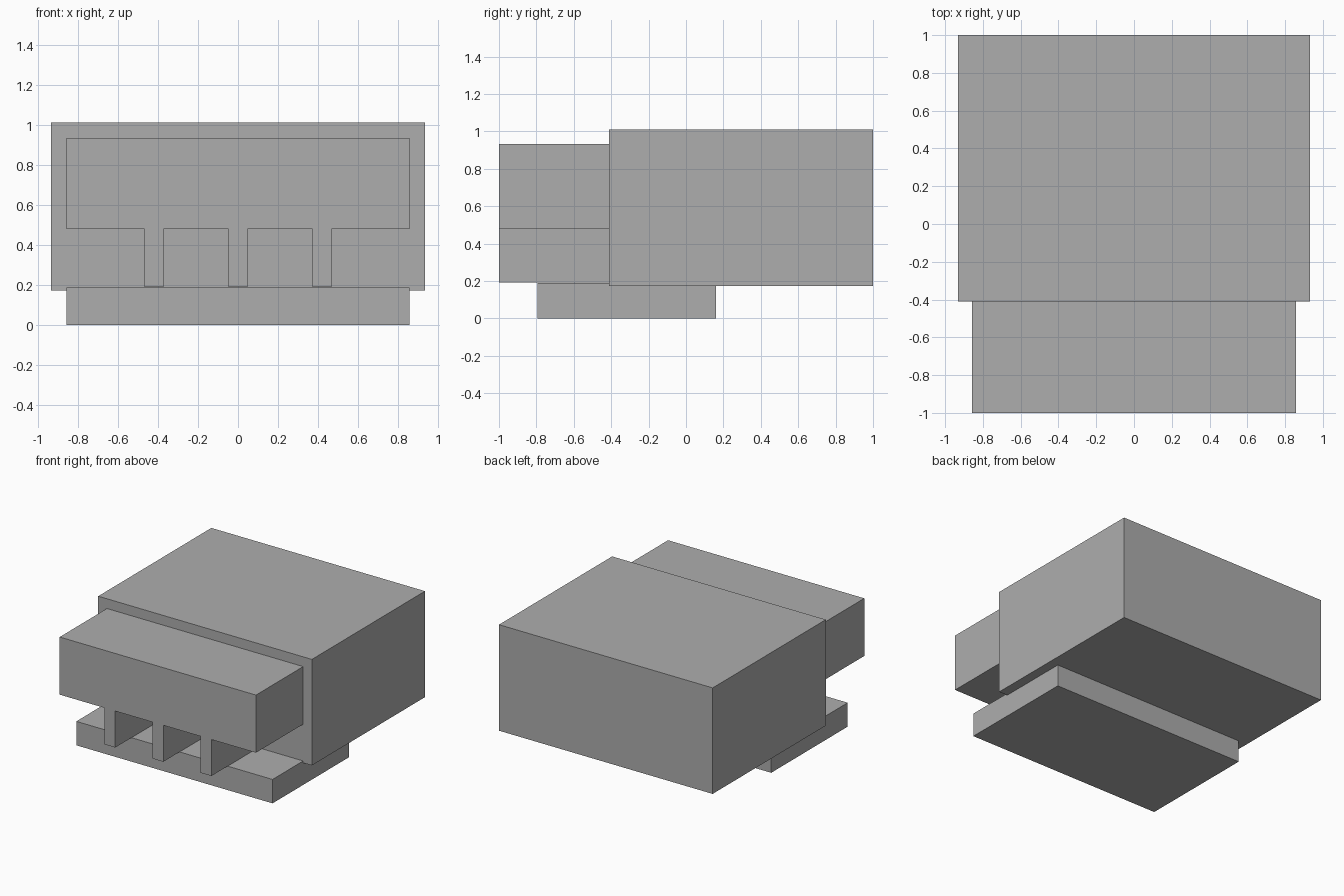
import bpy

if "Cube" in bpy.data.objects:
    bpy.data.objects.remove(bpy.data.objects["Cube"])

grey = bpy.data.materials.new("plain grey")
grey.diffuse_color = (0.42, 0.42, 0.42, 1.0)
grey.use_nodes = True
grey.node_tree.nodes["Principled BSDF"].inputs["Base Color"].default_value = grey.diffuse_color


def box(name, x, y, z):
    """Axis-aligned box from (min, max) ranges."""
    ranges = (x, y, z)
    bpy.ops.mesh.primitive_cube_add(size=1, location=[(a + b) / 2 for a, b in ranges])
    ob = bpy.context.object
    ob.name = name
    ob.scale = [b - a for a, b in ranges]
    bpy.ops.object.transform_apply(location=False, rotation=False, scale=True)
    ob.data.materials.append(grey)
    return ob


# Large rear housing
box("main_body", (-0.933, 0.933), (-0.411, 1.0), (0.174, 1.011))

# Overhanging block in front of the housing
box("front_block", (-0.857, 0.857), (-1.0, -0.411), (0.479, 0.934))

# Low plate under the housing
box("base_plate", (-0.857, 0.857), (-0.793, 0.161), (0.0, 0.189))

# Three upright fins between plate and front block
for i, cx in enumerate((-0.42, 0.0, 0.42)):
    box(f"support_fin_{i + 1}", (cx - 0.0475, cx + 0.0475), (-1.0, -0.411), (0.191, 0.479))
